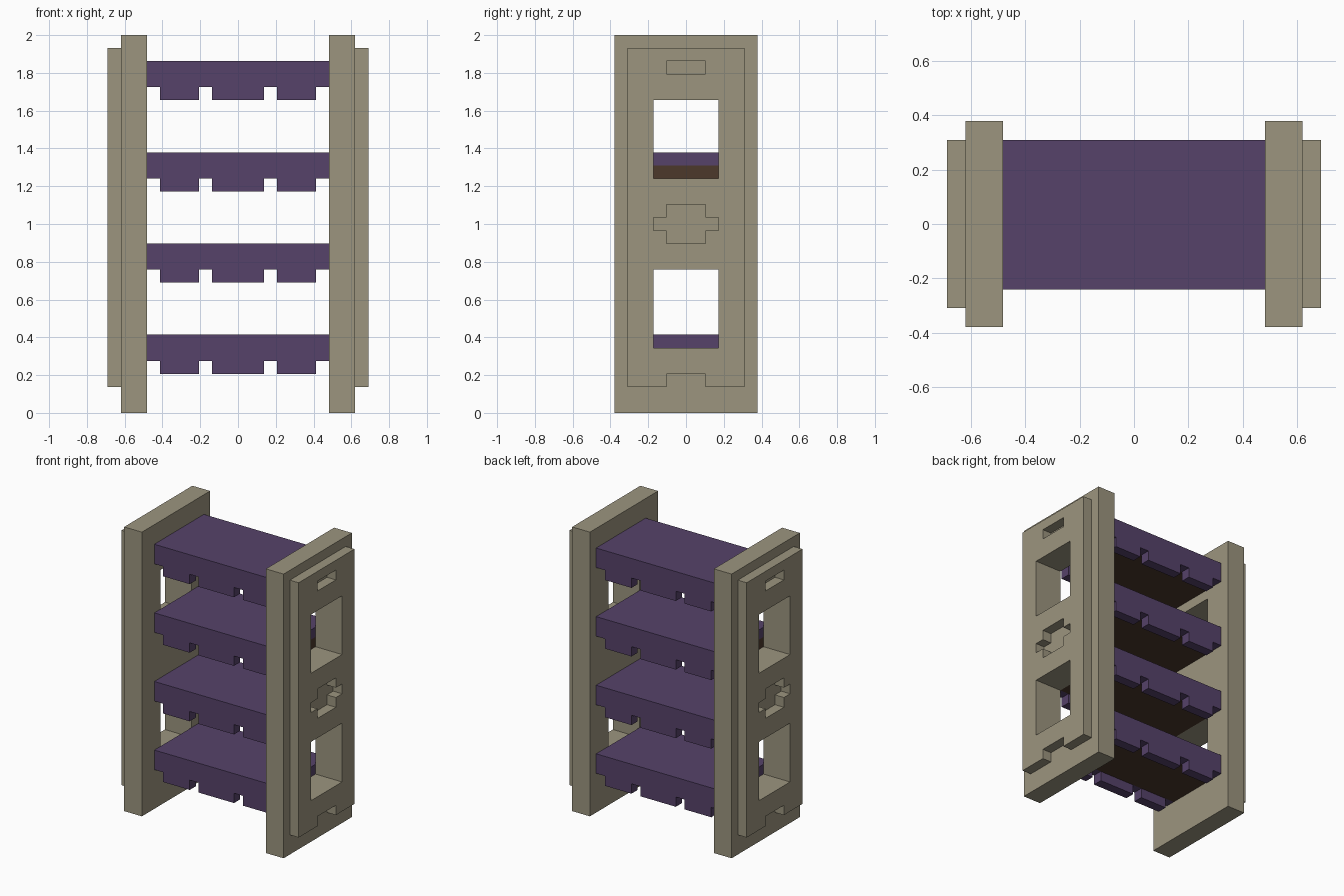
import bpy, bmesh

if "Cube" in bpy.data.objects:
    bpy.data.objects.remove(bpy.data.objects["Cube"])

U = 2 / 29  # one module of the block grid


def material(name, rgb):
    m = bpy.data.materials.new(name)
    m.diffuse_color = (*rgb, 1)
    m.use_nodes = True
    m.node_tree.nodes["Principled BSDF"].inputs["Base Color"].default_value = m.diffuse_color
    return m


TAN = material("tan", (0.333, 0.300, 0.212))
PURPLE = material("purple", (0.093, 0.0545, 0.144))
BROWN = material("dark brown", (0.072, 0.040, 0.024))


def prism(name, profile, y0, y1, mat=None):
    """Extrude an (x, z) outline from y0 to y1, all in modules."""
    bm = bmesh.new()
    face = bm.faces.new([bm.verts.new((x * U, y0 * U, z * U)) for x, z in profile])
    out = bmesh.ops.extrude_face_region(bm, geom=[face])["geom"]
    bmesh.ops.translate(bm, vec=(0, (y1 - y0) * U, 0),
                        verts=[v for v in out if isinstance(v, bmesh.types.BMVert)])
    bmesh.ops.recalc_face_normals(bm, faces=bm.faces)
    me = bpy.data.meshes.new(name)
    bm.to_mesh(me)
    bm.free()
    ob = bpy.data.objects.new(name, me)
    bpy.context.collection.objects.link(ob)
    if mat:
        me.materials.append(mat)
    return ob


def box(name, x0, x1, y0, y1, z0, z1, mat=None):
    return prism(name, [(x0, z0), (x1, z0), (x1, z1), (x0, z1)], y0, y1, mat)


def boolean(ob, other, operation="DIFFERENCE"):
    """Apply a boolean and discard the helper."""
    mod = ob.modifiers.new("cut", "BOOLEAN")
    mod.operation, mod.solver, mod.object = operation, "EXACT", other
    bpy.context.view_layer.objects.active = ob
    bpy.ops.object.modifier_apply(modifier=mod.name)
    bpy.data.objects.remove(other)


# Side panel: raised outer plate with shallow recesses
side = box("side_panels", 8, 10, -4.5, 4.5, 2, 28, TAN)
cross = [(-1.5, 13), (1.5, 13), (1.5, 14), (2.5, 14), (2.5, 15), (1.5, 15),
         (1.5, 16), (-1.5, 16), (-1.5, 15), (-2.5, 15), (-2.5, 14), (-1.5, 14)]
cross_cutter = prism("cross_cutter", cross, 9, 11)
for v in cross_cutter.data.vertices:  # turn the outline to face sideways
    v.co.x, v.co.y = v.co.y, v.co.x
cross_cutter.data.flip_normals()
boolean(side, cross_cutter)
boolean(side, box("slot_cutter", 9, 11, -1.5, 1.5, 26, 27))
boolean(side, box("notch_cutter", 9, 11, -1.5, 1.5, 1, 3))

# Thick board behind the plate, windows through both
boolean(side, box("board", 7, 9, -5.5, 5.5, 0, 29, TAN), "UNION")
for z0 in (5, 18):
    boolean(side, box("window_cutter", 6, 11, -2.5, 2.5, z0, z0 + 6))
side.modifiers.new("mirror", "MIRROR").use_axis = (True, False, False)

# Shelves: toothed rims front and back, brown panel set underneath
for i, top in enumerate((6, 13, 20, 27)):
    t, b = top - 3, top - 2
    half = [(2, t), (2, b), (3, b), (3, t), (6, t), (6, b), (7, b), (7, top)]
    outline = half + [(-x, z) for x, z in reversed(half)]
    shelf = prism(f"shelf_{i + 1}", outline, -3.5, 4.5, PURPLE)
    boolean(shelf, box("underside_cutter", -8, 8, -2.5, 3.5, t - 1, top - 1))
    box(f"shelf_panel_{i + 1}", -7, 7, -2.5, 3.5, b, top - 1, BROWN)
